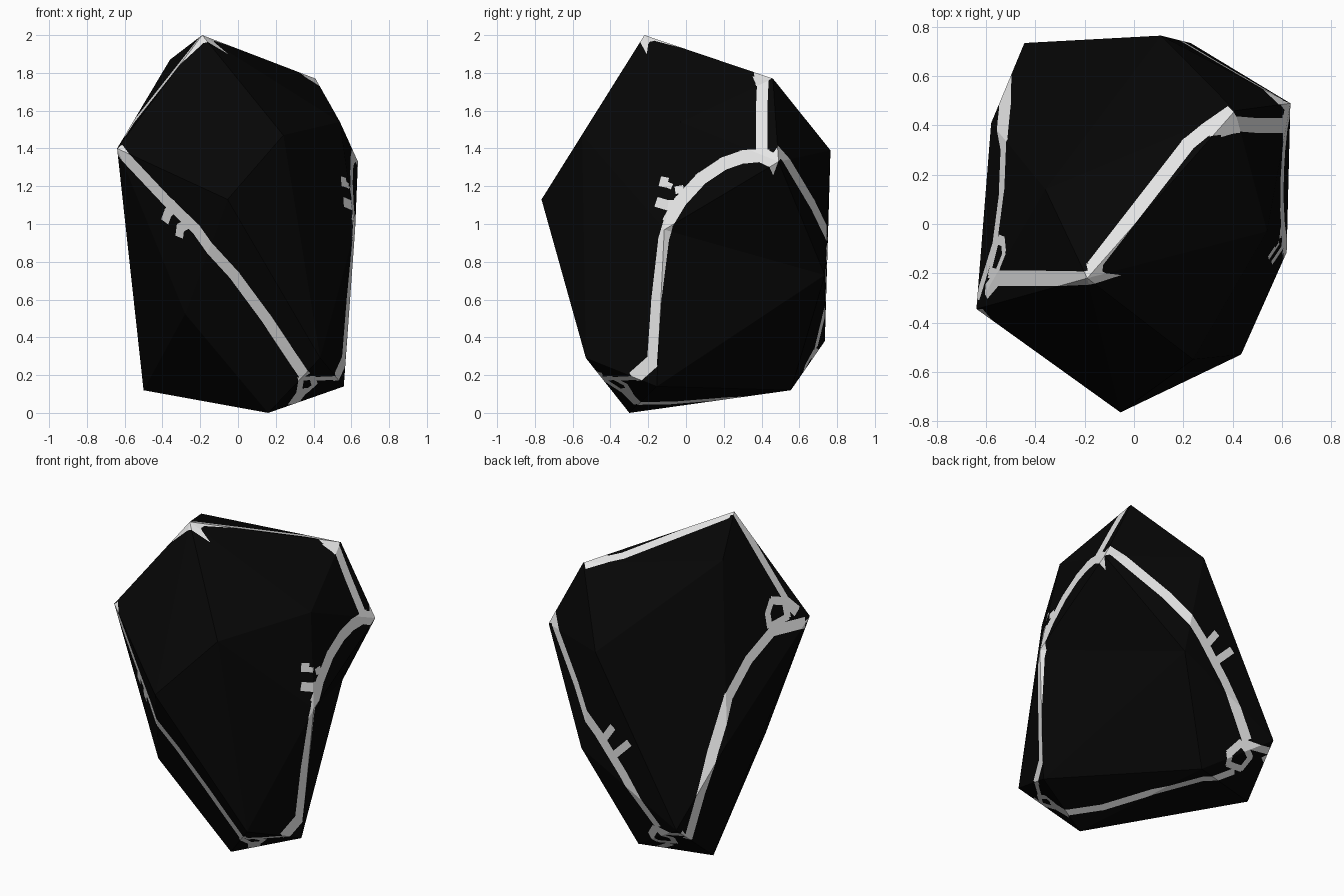
import bpy, bmesh, math
from mathutils import Vector
from mathutils.bvhtree import BVHTree

if "Cube" in bpy.data.objects:
    bpy.data.objects.remove(bpy.data.objects["Cube"])


def material(name, v):
    m = bpy.data.materials.new(name)
    m.diffuse_color = (v, v, v, 1)
    m.use_nodes = True
    m.node_tree.nodes["Principled BSDF"].inputs["Base Color"].default_value = m.diffuse_color
    return m


# Rock corners, and the flat facets between them
corners = [
    (-.19, -.22, 2), (.41, .46, 1.77), (.635, .49, 1.33), (-.64, -.345, 1.4),
    (-.055, -.765, 1.13), (.16, -.3, 0), (-.5, .435, .12), (.56, -.155, .14),
    (.435, -.53, .29), (.24, -.55, 1.47), (.54, -.03, 1.54), (.62, -.115, .97),
    (.23, .735, .73), (-.05, .555, .12), (.11, .765, 1.39), (-.445, .735, .38),
    (-.58, .41, .85), (-.36, .14, 1.87), (-.28, -.41, .525)]
facets = ["1 18 2", "2 18 15", "2 15 3", "1 2 11 10", "1 10 5 4", "10 9 5",
          "10 11 12 9", "2 3 12 11", "4 5 19", "5 9 6 19", "4 19 7 17", "19 6 7",
          "1 4 17 18", "18 17 16 15", "17 7 16", "15 16 14 13", "15 13 3", "3 13 12",
          "12 13 8", "8 13 14", "8 6 9", "8 9 12", "6 8 14 7", "7 14 16"]
centre = Vector((0, 0, 1))
bm = bmesh.new()
vs = [bm.verts.new(c) for c in corners]
for f in facets:
    q = [vs[int(i) - 1] for i in f.split()]
    if len(q) == 3:
        bm.faces.new(q)
        continue
    # Split each four-sided facet along its outward-bulging diagonal
    a, b, c, d = [v.co for v in q]
    n = (b - a).cross(c - a)
    if n.dot((a + b + c) / 3 - centre) < 0:
        n.negate()
    if n.dot(d - a) > 0:
        q = q[1:] + q[:1]
    bm.faces.new((q[0], q[1], q[2]))
    bm.faces.new((q[0], q[2], q[3]))
bmesh.ops.recalc_face_normals(bm, faces=bm.faces)
bm.normal_update()
tree = BVHTree.FromBMesh(bm)

# Viewing directions used to lay the veins on the surface:
# azimuth, elevation, origin and scale of the drawing coordinates
views = {"front": (0, 0, 0, 0, 1, 1), "right": (90, 0, 0, 0, 1, 1),
         "top": (0, 90, 0, 0, 1, 1),
         "back_left": (215, 30, 685.5, 815, 171, -171),
         "back_low": (140, -15, 1131, 823.5, 171, -171)}


def on_surface(view, p):
    az, el, ox, oy, kx, ky = views[view]
    a, e = math.radians(az), math.radians(el)
    d = Vector((math.sin(a), -math.cos(a), 0))
    right = Vector((math.cos(a), math.sin(a), 0))
    up = Vector((0, 0, math.cos(e))) - d * math.sin(e)
    to_eye = d * math.cos(e) + Vector((0, 0, math.sin(e)))
    q = right * ((p[0] - ox) / kx) + up * ((p[1] - oy) / ky)
    hit = tree.ray_cast(q + to_eye * 5, -to_eye)[0]
    if hit is None:
        near = q + to_eye * (centre - q).dot(to_eye)
        hit = tree.find_nearest(near)[0]
    return hit


segments = []


def vein(view, w, *pts):
    s = [on_surface(view, p) for p in pts]
    for a, b in zip(s, s[1:]):
        if (b - a).length > .004:
            segments.append((a, b, w))


def ring(view, w, *pts):
    vein(view, w, *pts, pts[0])


# Front vein with drips and the loop at its foot
vein("front", .031, (-.63, 1.39), (-.38, 1.125), (-.22, .97), (-.02, .73), (.15, .5), (.35, .2))
vein("front", .026, (-.33, 1.1), (-.37, 1.06), (-.385, 1.02))
vein("front", .026, (-.25, 1.01), (-.305, .98), (-.31, .94))
ring("front", .017, (.335, .18), (.325, .12), (.36, .11), (.405, .15), (.395, .185))
vein("front", .017, (.33, .12), (.28, .05))
vein("front", .016, (.4, .18), (.52, .185), (.545, .24))
# Right vein with drips, and its branches to the top and back
vein("right", .028, (-.27, .19), (-.18, .27), (-.157, .6), (-.12, .92), (-.09, 1.02))
vein("right", .034, (-.09, 1.02), (-.03, 1.12), (.08, 1.24), (.2, 1.32), (.3, 1.355), (.43, 1.365))
vein("right", .036, (.42, 1.36), (.475, 1.335))
vein("right", .027, (-.05, 1.1), (-.1, 1.1), (-.15, 1.115))
vein("right", .02, (-.02, 1.185), (-.05, 1.18))
vein("right", .026, (-.13, 1.225), (-.105, 1.22))
vein("right", .015, (-.105, 1.21), (-.08, 1.2))
vein("right", .027, (.4, 1.38), (.4, 1.6), (.39, 1.78))
# Top veins
vein("top", .028, (.39, .455), (.3, .39), (.22, .325), (-.16, -.165))
vein("top", .025, (.31, .38), (.42, .4))
vein("top", .032, (-.17, -.2), (-.14, -.2))
vein("top", .031, (-.18, -.22), (-.4, -.22), (-.56, -.22), (-.6, -.27))
# Left vein with the loop near the shoulder
ring("back_left", .019, (771, 602), (767, 615), (769, 628), (787, 617), (784, 602))
vein("back_left", .03, (803, 622), (772, 632), (748, 662), (728, 700), (712, 755), (700, 797), (688, 838))
# Back vein with drips
vein("back_low", .031, (1106, 561), (1164, 610), (1199, 653), (1221, 694), (1243, 750))
vein("back_low", .022, (1203, 660), (1213, 645))
vein("back_low", .022, (1214, 674), (1228, 660))
# Underside vein and its corner loop
ring("back_low", .019, (1238, 755), (1226, 767), (1225, 777), (1238, 778), (1247, 767))
vein("back_low", .022, (1240, 755), (1265, 758))
vein("back_low", .022, (1230, 782), (1200, 792), (1150, 802), (1100, 812), (1065, 815), (1048, 803))

# Cut the facets along both sides and the ends of every vein segment
frames = []
for a, b, w in segments:
    mid = (a + b) / 2
    t = (b - a).normalized()
    s = t.cross(mid - centre).normalized()
    n = s.cross(t)
    h = (b - a).length / 2 + w * .4
    frames.append((mid, t, s, n, h, w))
for mid, t, s, n, h, w in frames:
    for axis, off in ((s, w), (s, -w), (t, h), (t, -h)):
        near = []
        for f in bm.faces:
            c = f.calc_center_median()
            r = max((v.co - c).length for v in f.verts)
            k = max(-h, min(h, (c - mid).dot(t)))
            if (c - mid - t * k).length < r + w * 1.5:
                near.append(f)
        geom = set(near)
        for f in near:
            geom.update(f.edges)
            geom.update(f.verts)
        bmesh.ops.bisect_plane(bm, geom=list(geom), dist=1e-5,
                               plane_co=mid + axis * off, plane_no=axis)

# Pale colour inside the veins, black elsewhere
for f in bm.faces:
    c = f.calc_center_median()
    for mid, t, s, n, h, w in frames:
        d = c - mid
        if abs(d.dot(s)) < w and abs(d.dot(t)) < h and abs(d.dot(n)) < .13:
            f.material_index = 1
            break

mesh = bpy.data.meshes.new("rock")
bm.to_mesh(mesh)
bm.free()
mesh.materials.append(material("black_stone", .0018))
mesh.materials.append(material("pale_vein", .8))
rock = bpy.data.objects.new("rock", mesh)
bpy.context.collection.objects.link(rock)
